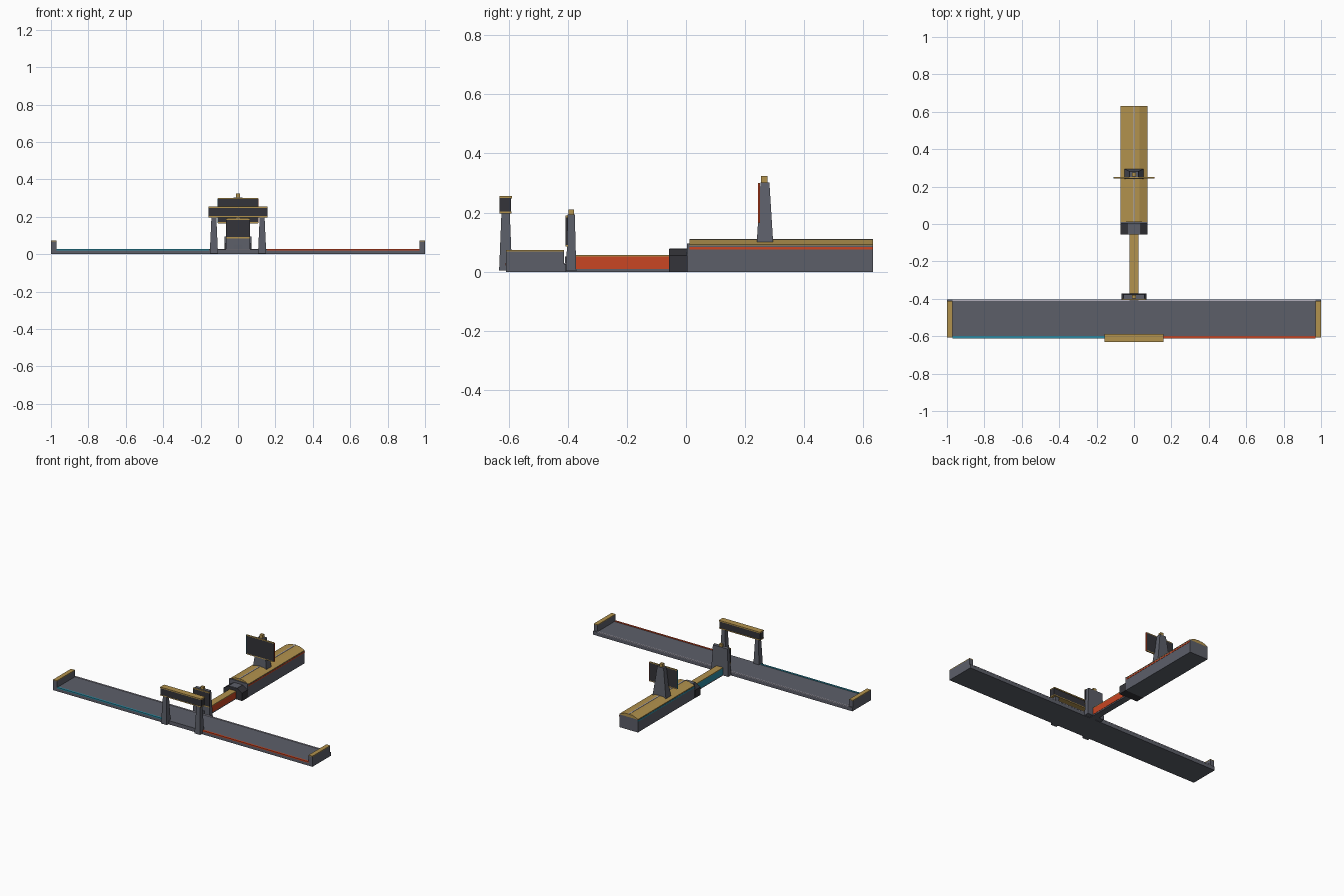
import bpy, bmesh

if "Cube" in bpy.data.objects:
    bpy.data.objects.remove(bpy.data.objects["Cube"])


def material(name, r, g, b):
    m = bpy.data.materials.new(name)
    m.diffuse_color = (r, g, b, 1)
    m.use_nodes = True
    m.node_tree.nodes["Principled BSDF"].inputs["Base Color"].default_value = m.diffuse_color
    return m


GREY = material("grey metal", 0.107, 0.114, 0.141)
DARK = material("dark metal", 0.034, 0.034, 0.041)
GOLD = material("gold trim", 0.445, 0.287, 0.075)
RED = material("red stripe", 0.578, 0.061, 0.017)
BLUE = material("blue stripe", 0.026, 0.270, 0.380)
PALE = material("pale line", 0.450, 0.430, 0.500)


def loft(name, ring_a, ring_b, mat):
    """Closed flat-faced solid between two matching rings of points."""
    bm = bmesh.new()
    a = [bm.verts.new(p) for p in ring_a]
    b = [bm.verts.new(p) for p in ring_b]
    n = len(a)
    bm.faces.new(a)
    bm.faces.new(b)
    for i in range(n):
        j = (i + 1) % n
        bm.faces.new((a[i], a[j], b[j], b[i]))
    bmesh.ops.recalc_face_normals(bm, faces=bm.faces[:])
    me = bpy.data.meshes.new(name)
    bm.to_mesh(me)
    bm.free()
    me.materials.append(mat)
    ob = bpy.data.objects.new(name, me)
    bpy.context.collection.objects.link(ob)
    return ob


def rect(x0, x1, y0, y1, z):
    return [(x0, y0, z), (x1, y0, z), (x1, y1, z), (x0, y1, z)]


def box(name, x, y, z, mat):
    return loft(name, rect(*x, *y, z[0]), rect(*x, *y, z[1]), mat)


def tower(name, cx, cy, base, top, z, mat):
    """Tapered post; base and top are half sizes in x and y."""
    rings = [rect(cx - h[0], cx + h[0], cy - h[1], cy + h[1], zz)
             for h, zz in ((base, z[0]), (top, z[1]))]
    return loft(name, rings[0], rings[1], mat)


def prism(name, half, y, mat):
    """Mirror a half profile of (x, z) and extrude it along y."""
    prof = half + [(-x, z) for x, z in reversed(half)]
    return loft(name, [(x, y[0], z) for x, z in prof],
                [(x, y[1], z) for x, z in prof], mat)


def board(name, w, y, z, t=0.006):
    """Dark panel with gold trim above and below."""
    box(name + "_panel", (-w, w), y, (z[0] + t, z[1] - t), DARK)
    box(name + "_bottom_trim", (-w, w), y, (z[0], z[0] + t), GOLD)
    box(name + "_top_trim", (-w, w), y, (z[1] - t, z[1]), GOLD)


# wide cross deck with pale rear line
box("cross_deck", (-1, 1), (-0.608, -0.405), (0, 0.026), GREY)
box("deck_rear_line", (-0.97, 0.97), (-0.412, -0.404), (0.024, 0.029), PALE)

# mirrored parts: end plates, deck stripes, gate posts, side stripes
for s, side, colour in ((-1, "left", BLUE), (1, "right", RED)):
    def span(a, b):
        return tuple(sorted((s * a, s * b)))
    box(side + "_end_plate", span(0.97, 1), (-0.608, -0.412), (0, 0.069), GREY)
    box(side + "_end_cap", span(0.97, 1), (-0.608, -0.412), (0.069, 0.074), GOLD)
    box(side + "_deck_stripe", span(0.155, 0.97), (-0.611, -0.598), (0.021, 0.029), colour)
    tower(side + "_gate_post", s * 0.129, -0.610, (0.022, 0.022), (0.013, 0.014), (0.004, 0.2), GREY)
    box(side + "_spine_stripe", span(0.021, 0.025), (-0.374, -0.055), (0.009, 0.052), colour)
    box(side + "_body_stripe", span(0.069, 0.0725), (0.012, 0.632), (0.075, 0.084), colour)

# gate beam over the deck
box("gate_beam", (-0.158, 0.158), (-0.63, -0.592), (0.203, 0.25), DARK)
box("gate_beam_bottom_trim", (-0.158, 0.158), (-0.631, -0.59), (0.197, 0.203), GOLD)
box("gate_beam_top", (-0.158, 0.158), (-0.631, -0.588), (0.248, 0.256), GOLD)

# middle tower with its board
tower("middle_tower", 0, -0.388, (0.066, 0.017), (0.056, 0.012), (0.003, 0.193), GREY)
board("middle_board", 0.064, (-0.407, -0.399), (0.085, 0.19))
box("middle_tower_cap", (-0.012, 0.012), (-0.397, -0.379), (0.193, 0.21), GOLD)

# spine joining deck and body
box("spine_core", (-0.023, 0.023), (-0.41, -0.05), (0, 0.052), GREY)
box("spine_top", (-0.025, 0.025), (-0.374, -0.05), (0.052, 0.057), GOLD)

# collar and long body with gold roof
prism("collar", [(0.072, 0), (0.072, 0.055), (0.034, 0.077)], (-0.057, 0.006), DARK)
box("collar_top_plate", (-0.033, 0.033), (-0.056, 0.005), (0.074, 0.079), GREY)
box("body", (-0.071, 0.071), (0.004, 0.632), (0, 0.089), GREY)
box("body_front_lip", (-0.071, 0.071), (0.004, 0.012), (0.085, 0.096), GREY)
prism("body_roof", [(0.072, 0.088), (0.072, 0.092), (0.03, 0.109)], (0.012, 0.632), GOLD)
box("roof_ridge_line", (-0.004, 0.004), (0.012, 0.632), (0.106, 0.111), PALE)

# rear tower with its board
tower("rear_tower", 0, 0.267, (0.052, 0.028), (0.024, 0.015), (0.095, 0.302), GREY)
board("rear_board", 0.106, (0.243, 0.251), (0.165, 0.3))
box("rear_board_left_edge", (-0.109, -0.106), (0.243, 0.251), (0.167, 0.298), BLUE)
box("rear_board_right_edge", (0.106, 0.109), (0.243, 0.251), (0.167, 0.298), RED)
box("rear_tower_cap", (-0.011, 0.011), (0.253, 0.276), (0.3, 0.324), GOLD)
